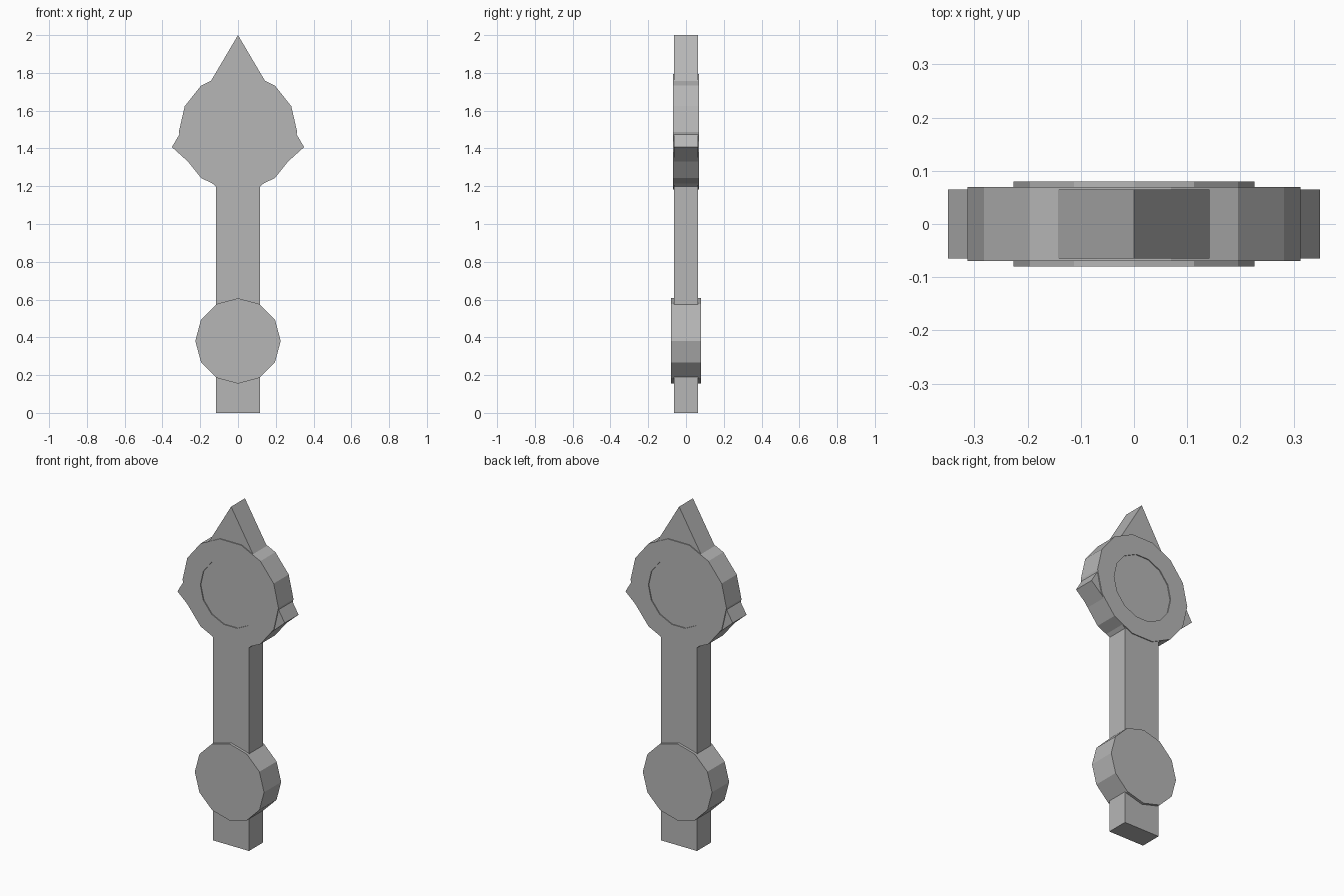
import bpy
import bmesh
from math import cos, sin, tau

old = bpy.data.objects.get("Cube")
if old:
    bpy.data.objects.remove(old, do_unlink=True)

GREY = (0.47, 0.47, 0.47, 1)
mat = bpy.data.materials.new("plain_grey")
mat.use_nodes = True
mat.diffuse_color = GREY
mat.node_tree.nodes["Principled BSDF"].inputs["Base Color"].default_value = GREY


def polygon(radius, sides, height, start=0.0):
    """Regular polygon in the XZ plane around (0, height)."""
    return [(radius * cos(start + tau * i / sides),
             height + radius * sin(start + tau * i / sides)) for i in range(sides)]


def add_object(name, bm):
    bmesh.ops.recalc_face_normals(bm, faces=bm.faces)
    mesh = bpy.data.meshes.new(name)
    bm.to_mesh(mesh)
    bm.free()
    mesh.materials.append(mat)
    obj = bpy.data.objects.new(name, mesh)
    bpy.context.collection.objects.link(obj)


def loops(bm, outline, half):
    """The outline as a front and a back loop of vertices."""
    return [[bm.verts.new((x, y, z)) for x, z in outline] for y in (-half, half)]


def bridge(bm, a, b):
    for i in range(len(a)):
        j = (i + 1) % len(a)
        bm.faces.new((a[i], a[j], b[j], b[i]))


def plate(name, outline, half):
    bm = bmesh.new()
    front, back = loops(bm, outline, half)
    bm.faces.new(front)
    bm.faces.new(back[::-1])
    bridge(bm, front, back)
    add_object(name, bm)


def ring(name, outer, inner, half):
    bm = bmesh.new()
    front, back = loops(bm, outer, half)
    front_in, back_in = loops(bm, inner, half)
    for a, b in ((front, back), (front, front_in), (front_in, back_in), (back, back_in)):
        bridge(bm, a, b)
    add_object(name, bm)


# Shaft and barbed arrowhead share one mirrored outline
right = [(0.117, 0), (0.117, 1.198), (0.35, 1.407)]
outline = right + [(0, 2)] + [(-x, z) for x, z in reversed(right)]
plate("shaft_and_arrowhead", outline, 0.0645)

# Raised ring around the arrowhead, with the arrow face as its shallow floor
ring("head_ring", polygon(0.313, 14, 1.488), polygon(0.197, 14, 1.488), 0.07)

# Pivot disc near the foot of the shaft
plate("pivot_disc", polygon(0.226, 12, 0.381, tau / 4), 0.08)
